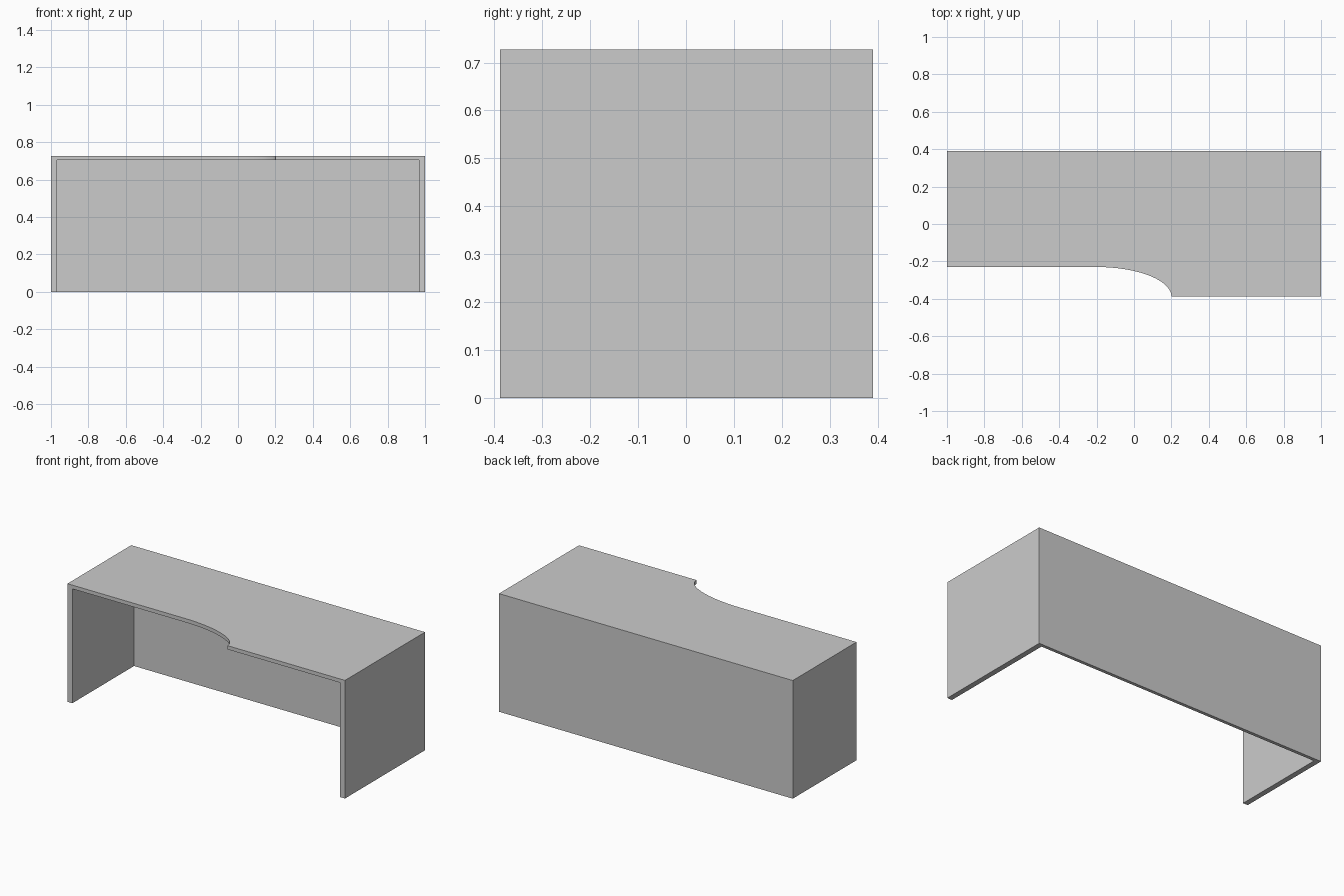
import bpy, bmesh, math

if "Cube" in bpy.data.objects:
    bpy.data.objects.remove(bpy.data.objects["Cube"])

HEIGHT, TOP_T = 0.727, 0.023     # overall height, desktop thickness
SIDE_T, BACK_T = 0.033, 0.02     # panel thicknesses
BACK_Y, FRONT_Y, STEP_Y = 0.39, -0.388, -0.23


def slab(name, outline, z0, z1):
    """Extrude a counter-clockwise xy outline from z0 to z1."""
    bm = bmesh.new()
    face = bm.faces.new([bm.verts.new((x, y, z0)) for x, y in outline])
    ext = bmesh.ops.extrude_face_region(bm, geom=[face])
    top = [v for v in ext["geom"] if isinstance(v, bmesh.types.BMVert)]
    bmesh.ops.translate(bm, verts=top, vec=(0, 0, z1 - z0))
    bmesh.ops.recalc_face_normals(bm, faces=bm.faces)
    mesh = bpy.data.meshes.new(name)
    bm.to_mesh(mesh)
    bm.free()
    obj = bpy.data.objects.new(name, mesh)
    bpy.context.collection.objects.link(obj)
    return obj


def rect(x0, x1, y0, y1):
    return [(x0, y0), (x1, y0), (x1, y1), (x0, y1)]


# Desktop: the front edge steps back through a quarter ellipse
STEPS = 24
curve = []
for i in range(STEPS + 1):
    a = math.pi / 2 * (1 - i / STEPS)
    curve.append((-0.2 + 0.4 * math.cos(a),
                  FRONT_Y + (STEP_Y - FRONT_Y) * math.sin(a)))
outline = [(-1, STEP_Y)] + curve + [(1, FRONT_Y), (1, BACK_Y), (-1, BACK_Y)]
under = HEIGHT - TOP_T
desktop = slab("desktop", outline, under, HEIGHT)
bpy.context.view_layer.objects.active = desktop
desktop.select_set(True)
bpy.ops.object.shade_smooth_by_angle(angle=math.radians(30))

# Side panels: shallow on the left, deep on the right
slab("left_side_panel", rect(-1, -1 + SIDE_T, STEP_Y, BACK_Y), 0, under)
slab("right_side_panel", rect(1 - SIDE_T, 1, FRONT_Y, BACK_Y), 0, under)

# Back panel between the sides
slab("back_panel", rect(-1 + SIDE_T, 1 - SIDE_T, BACK_Y - BACK_T, BACK_Y), 0, under)
